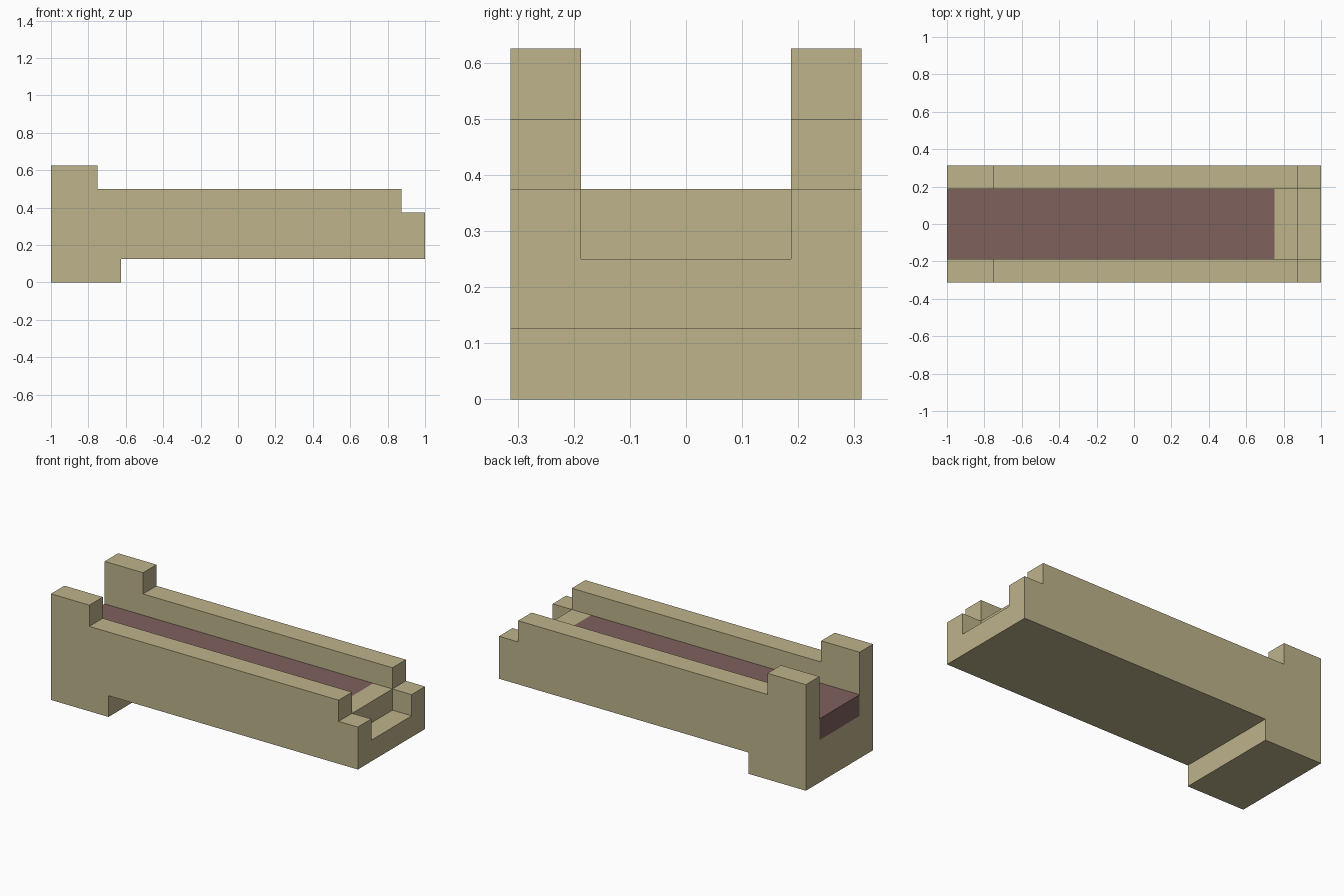
import bpy
import bmesh

default = bpy.data.objects.get("Cube")
if default:
    bpy.data.objects.remove(default, do_unlink=True)


def make_material(name, rgb):
    mat = bpy.data.materials.new(name)
    mat.use_nodes = True
    mat.diffuse_color = (*rgb, 1)
    mat.node_tree.nodes["Principled BSDF"].inputs["Base Color"].default_value = (*rgb, 1)
    return mat


def extrude_profile(name, points, half_width, mat):
    """Solid made from a side profile (x, z), extruded evenly across y."""
    bm = bmesh.new()
    face = bm.faces.new([bm.verts.new((x, -half_width, z)) for x, z in points])
    side = bmesh.ops.extrude_face_region(bm, geom=[face])["geom"]
    moved = [v for v in side if isinstance(v, bmesh.types.BMVert)]
    bmesh.ops.translate(bm, verts=moved, vec=(0, 2 * half_width, 0))
    bmesh.ops.recalc_face_normals(bm, faces=bm.faces)
    mesh = bpy.data.meshes.new(name)
    bm.to_mesh(mesh)
    bm.free()
    mesh.materials.append(mat)
    obj = bpy.data.objects.new(name, mesh)
    bpy.context.collection.objects.link(obj)
    return obj


tan = make_material("tan", (0.509, 0.451, 0.258))
brown = make_material("dull red brown", (0.209, 0.119, 0.107))

U = 0.125            # module all steps are based on
OUTER = 2.5 * U
INNER = 1.5 * U
FLOOR, FILL, RIM, POST = 2 * U, 3 * U, 4 * U, 5 * U

# Trough body: raised posts and foot at one end, stepped down at the other
body = extrude_profile("trough_body", [
    (-1, 0), (-5 * U, 0), (-5 * U, U), (1, U), (1, FILL), (7 * U, FILL),
    (7 * U, RIM), (-6 * U, RIM), (-6 * U, POST), (-1, POST)], OUTER, tan)

# Channel cut along the body, leaving a sill near the low end
cutter = extrude_profile("channel_cutter", [
    (-1.1, FLOOR), (6 * U, FLOOR), (6 * U, FILL), (7 * U, FILL),
    (7 * U, FLOOR), (1.1, FLOOR), (1.1, 1), (-1.1, 1)], INNER, tan)
cutter.hide_render = True

cut = body.modifiers.new("channel", "BOOLEAN")
cut.operation = "DIFFERENCE"
cut.solver = "EXACT"
cut.object = cutter
bpy.context.view_layer.objects.active = body
bpy.ops.object.modifier_apply(modifier=cut.name)
bpy.data.objects.remove(cutter, do_unlink=True)

# Slab filling the channel up to the sill
extrude_profile("channel_filling", [
    (-1, FLOOR), (6 * U, FLOOR), (6 * U, FILL), (-1, FILL)], INNER, brown)
